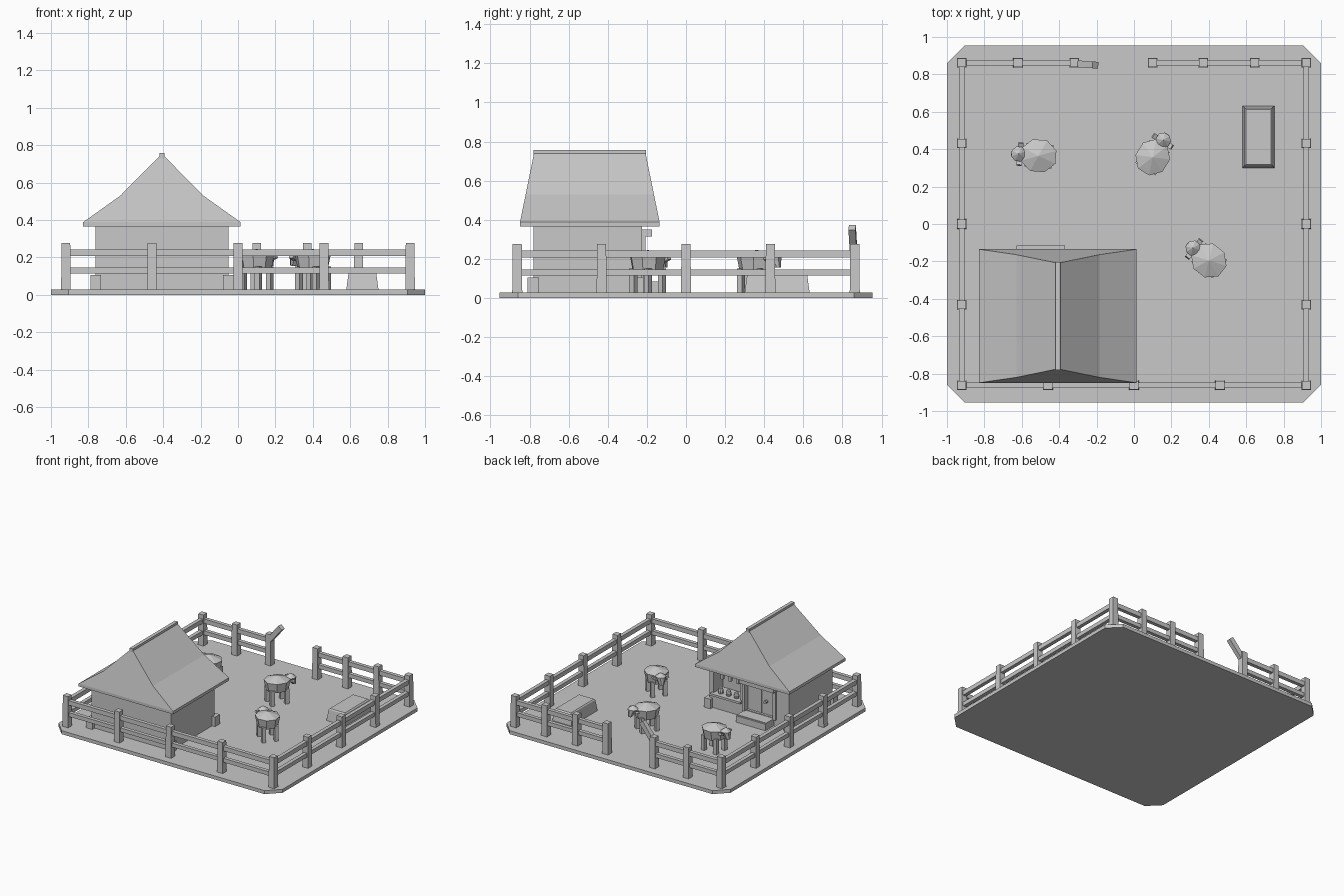
import bpy, bmesh, math
from mathutils import Matrix

cube = bpy.data.objects.get("Cube")
if cube:
    bpy.data.objects.remove(cube)

grey = bpy.data.materials.new("plain grey")
grey.use_nodes = True
GREY = (0.58, 0.58, 0.58, 1)
grey.diffuse_color = GREY
grey.node_tree.nodes["Principled BSDF"].inputs["Base Color"].default_value = GREY


def loft(name, rings, matrix=None):
    """Bridge a stack of equal-length point rings and cap both ends."""
    bm = bmesh.new()
    loops = [[bm.verts.new(p) for p in ring] for ring in rings]
    n = len(loops[0])
    for low, high in zip(loops, loops[1:]):
        for i in range(n):
            j = (i + 1) % n
            bm.faces.new((low[i], low[j], high[j], high[i]))
    bm.faces.new(loops[0])
    bm.faces.new(loops[-1])
    bmesh.ops.recalc_face_normals(bm, faces=bm.faces)
    if matrix:
        bm.transform(matrix)
    mesh = bpy.data.meshes.new(name)
    bm.to_mesh(mesh)
    bm.free()
    mesh.materials.append(grey)
    obj = bpy.data.objects.new(name, mesh)
    bpy.context.scene.collection.objects.link(obj)
    return obj


def rect(hx, hy, z):
    return [(-hx, -hy, z), (hx, -hy, z), (hx, hy, z), (-hx, hy, z)]


def ngon(rx, ry, z, sides=8, x=0):
    turn = [2 * math.pi * (i + 0.5) / sides for i in range(sides)]
    return [(x + rx * math.cos(a), ry * math.sin(a), z) for a in turn]


def box(name, x, y, z, matrix=None):
    """Box from (min, max) pairs."""
    return loft(name, [[(x[0], y[0], h), (x[1], y[0], h), (x[1], y[1], h), (x[0], y[1], h)]
                       for h in z], matrix)


def at(x, y, z=0):
    return Matrix.Translation((x, y, z))


# Ground slab with clipped corners
X, Y, C = 1, 0.955, 0.095
outline = [(C - X, -Y), (X - C, -Y), (X, C - Y), (X, Y - C),
           (X - C, Y), (C - X, Y), (-X, Y - C), (-X, C - Y)]
loft("ground_slab", [[(x, y, z) for x, y in outline] for z in (0, 0.028)])

# Fence posts and rails
FX, FY = 0.92, 0.863
sides = [i * 0.5 for i in (-2, -1, 0, 1, 2)]
posts = {(s * FX, -FY) for s in sides}
posts |= {(e * FX, s * FY) for e in (-1, 1) for s in sides}
posts |= {(x, FY) for x in (-0.62, -0.32, 0.1, 0.37, 0.645)}
for x, y in sorted(posts):
    loft("fence_post", [rect(0.026, 0.026, 0), rect(0.023, 0.023, 0.277)], at(x, y))

T = 0.015
for z in ((0.115, 0.147), (0.207, 0.243)):
    box("front_rail", (-FX, FX), (-FY - T, -FY + T), z)
    for e in (-1, 1):
        box("side_rail", (e * FX - T, e * FX + T), (-FY, FY), z)
    for x in ((-FX, -0.32), (0.1, FX)):
        box("back_rail", x, (FY - T, FY + T), z)

# Snapped rail sticking up beside the gap
box("broken_rail", (0, 0.185), (-0.018, 0.018), (-0.02, 0.02),
    at(-0.325, FY - 0.005, 0.218) @ Matrix.Rotation(math.radians(-4), 4, "Z")
    @ Matrix.Rotation(math.radians(-50), 4, "Y"))

# House walls with a recessed window and doorway
HX, HY = -0.407, -0.503
WX, WY = 0.345, 0.278
BACK = HY + WY
walls = box("house_walls", (HX - WX, HX + WX), (HY - WY, BACK), (0.02, 0.385))
openings = [("window_cutter", (-0.33, -0.09), (BACK - 0.12, BACK + 0.1), (0.15, 0.33)),
            ("door_cutter", (-0.62, -0.38), (BACK - 0.02, BACK + 0.1), (0.09, 0.32))]
for name, x, y, z in openings:
    cutter = box(name, x, y, z)
    cutter.hide_render = True
    cutter.hide_viewport = True
    cutter.display_type = "WIRE"
    mod = walls.modifiers.new(name, "BOOLEAN")
    mod.operation = "DIFFERENCE"
    mod.solver = "EXACT"
    mod.object = cutter

# Side cladding and square footing stones
for sx in (-1, 1):
    side = HX + sx * WX
    box("side_cladding", (side - 0.01, side + 0.01), (HY - WY, BACK), (0.02, 0.385))
    for sy in (-1, 1):
        loft("footing_stone", [rect(0.028, 0.03, 0.02), rect(0.028, 0.03, 0.105)],
             at(HX + sx * 0.354, HY + sy * WY))

# Doorway: step, jambs, lintel, central seam and knob
box("door_step", (-0.627, -0.368), (BACK - 0.01, -0.127), (0.02, 0.085))
box("door_step_lip", (-0.627, -0.368), (-0.127, -0.115), (0.02, 0.08))
for x in (-0.64, -0.365):
    box("door_jamb", (x - 0.012, x + 0.012), (BACK - 0.01, BACK + 0.018), (0.08, 0.35))
box("door_lintel", (-0.66, -0.35), (BACK - 0.01, BACK + 0.05), (0.315, 0.35))
box("door_seam", (-0.505, -0.495), (BACK - 0.025, BACK - 0.014), (0.09, 0.32))
loft("door_knob", [ngon(0.012, 0.012, z) for z in (-0.015, 0.015)],
     at(-0.555, BACK, 0.2) @ Matrix.Rotation(math.pi / 2, 4, "X"))

# Window: shelf, jars and hanging bundles
box("window_shelf", (-0.345, -0.075), (BACK - 0.02, BACK + 0.03), (0.135, 0.152))
for x in (-0.28, -0.21, -0.14):
    loft("shelf_jar", [ngon(0.018, 0.018, 0.15), ngon(0.022, 0.022, 0.175),
                       ngon(0.014, 0.014, 0.195)], at(x, BACK - 0.02))
    box("hanging_bundle", (x - 0.012, x + 0.012), (BACK - 0.05, BACK - 0.03), (0.26, 0.34))

# Flared roof with straight sloping ends and a ridge beam
RY = -0.492
roof = [(0.421, 0.357, 0.365), (0.421, 0.357, 0.388),
        (0.222, 0.328, 0.53), (0.012, 0.285, 0.742)]
loft("roof", [rect(*ring) for ring in roof], at(HX, RY))
box("ridge_beam", (HX - 0.014, HX + 0.014), (RY - 0.288, RY + 0.288), (0.73, 0.758))


# Sheep: faceted body, sturdy legs, tapering head under a woolly cap, and ears
def sheep(x, y, heading):
    m = at(x, y) @ Matrix.Rotation(math.radians(heading), 4, "Z")
    loft("sheep_body", [ngon(0.085, 0.078, 0.135), ngon(0.1, 0.092, 0.21),
                        ngon(0.003, 0.003, 0.245)], m)
    for lx in (-0.06, 0.055):
        for ly in (-0.048, 0.048):
            box("sheep_leg", (lx - 0.015, lx + 0.015), (ly - 0.015, ly + 0.015), (0, 0.15), m)
    loft("sheep_head", [ngon(0.016, 0.02, 0.155, x=0.132), ngon(0.03, 0.03, 0.185, x=0.118),
                        ngon(0.04, 0.042, 0.213, x=0.108), ngon(0.002, 0.002, 0.24, x=0.108)], m)
    for s in (-1, 1):
        ear = m @ at(0.1, s * 0.045, 0.198) @ Matrix.Rotation(s * 0.4, 4, "X")
        box("sheep_ear", (-0.014, 0.014), (-0.016, 0.016), (-0.008, 0.008), ear)


sheep(-0.51, 0.365, 175)
sheep(0.1, 0.357, 58)
sheep(0.4, -0.195, 142)

# Feed block: tapered solid with a softened top edge
loft("feed_block", [rect(0.088, 0.168, 0), rect(0.086, 0.166, 0.028),
                    rect(0.074, 0.154, 0.115), rect(0.067, 0.147, 0.123)], at(0.665, 0.466))
